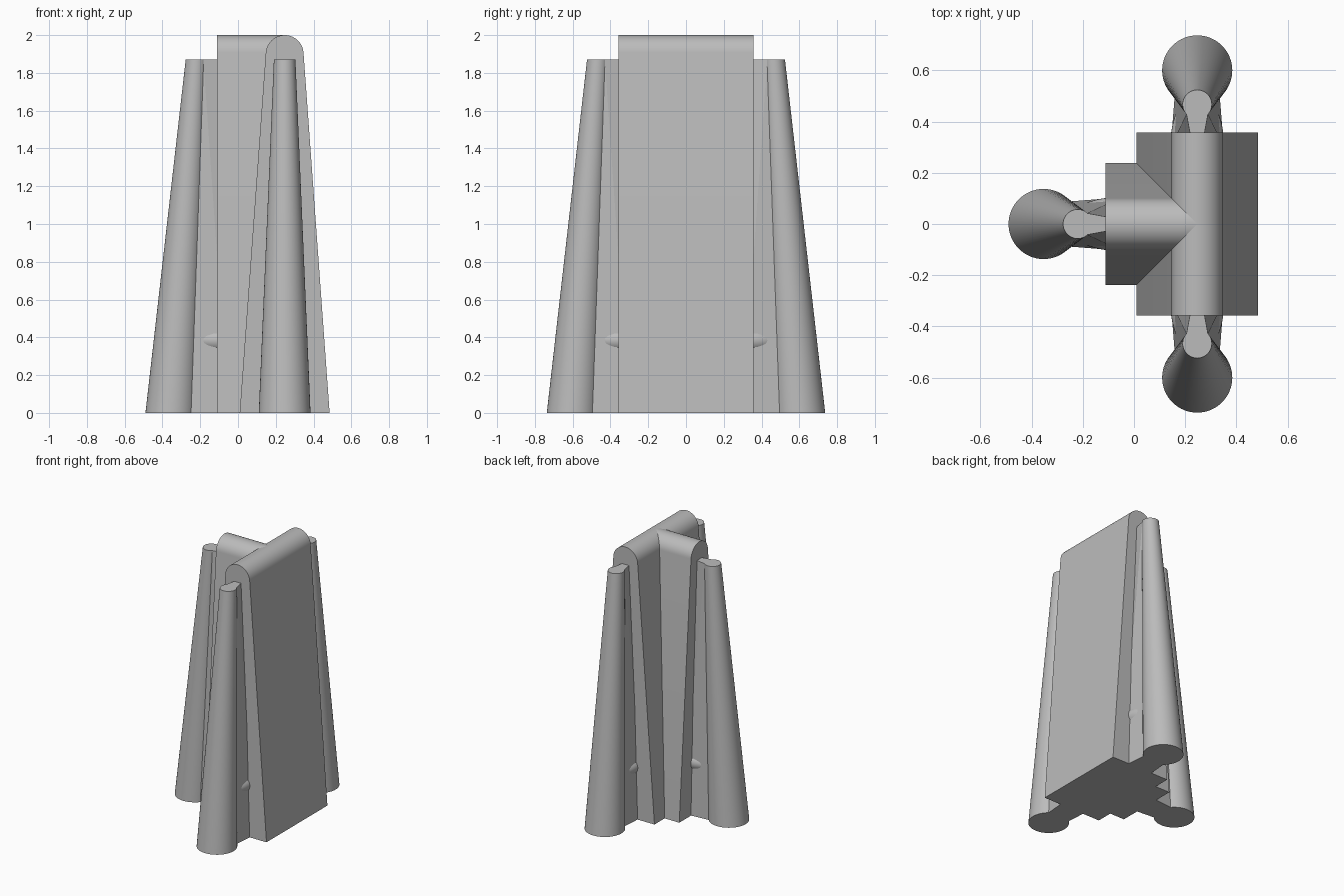
import bpy, bmesh, math
from mathutils import Matrix, Vector

cube = bpy.data.objects.get("Cube")
if cube:
    bpy.data.objects.remove(cube, do_unlink=True)

# Single material
grey = bpy.data.materials.new("plain grey")
grey.use_nodes = True
GREY = (0.5, 0.5, 0.5, 1)
grey.diffuse_color = GREY
grey.node_tree.nodes["Principled BSDF"].inputs["Base Color"].default_value = GREY

WALL_X = 0.247      # centre line of the cross wall
COLUMN_TOP = 1.87


def finish(bm, name, matrix, smooth=True):
    bmesh.ops.transform(bm, matrix=matrix, verts=bm.verts)
    bmesh.ops.recalc_face_normals(bm, faces=bm.faces)
    mesh = bpy.data.meshes.new(name)
    bm.to_mesh(mesh)
    bm.free()
    mesh.materials.append(grey)
    obj = bpy.data.objects.new(name, mesh)
    bpy.context.collection.objects.link(obj)
    if smooth:
        bpy.ops.object.select_all(action="DESELECT")
        obj.select_set(True)
        bpy.context.view_layer.objects.active = obj
        bpy.ops.object.shade_smooth_by_angle(angle=math.radians(30))
    return obj


def loft(bm, start, end):
    """Closed solid between two matching outlines."""
    a = [bm.verts.new(p) for p in start]
    b = [bm.verts.new(p) for p in end]
    bm.faces.new(a)
    bm.faces.new(b)
    for i in range(len(a)):
        j = (i + 1) % len(a)
        bm.faces.new((a[i], a[j], b[j], b[i]))


def wall(name, near, far, matrix):
    """Tapered wall with a rounded crest, running along local y."""
    tilt, r, steps = 0.074, 0.1, 24
    profile = [(0.238, 0)]
    for i in range(steps + 1):
        t = tilt + (math.pi - 2 * tilt) * i / steps
        profile.append((r * math.cos(t), 1.9 + r * math.sin(t)))
    profile.append((-0.238, 0))
    bm = bmesh.new()
    loft(bm, [(x, near, z) for x, z in profile], [(x, far, z) for x, z in profile])
    finish(bm, name, matrix)


def buttress(side, matrix):
    """Leaning column, joining web and boss, pointing along local +y."""
    # Tapered round column
    bm = bmesh.new()
    rings = []
    for y, r, z in ((0.6, 0.137, 0), (0.467, 0.057, COLUMN_TOP)):
        angles = [math.tau * i / 64 for i in range(64)]
        rings.append([(r * math.cos(t), y + r * math.sin(t), z) for t in angles])
    loft(bm, *rings)
    finish(bm, side + "_column", matrix)

    # Web whose flanks fold slightly towards the wall
    bm = bmesh.new()
    low = [(-0.104, 0.30, 0), (0.104, 0.30, 0), (0.088, 0.50, 0), (-0.088, 0.50, 0)]
    high = [(-0.018, 0.30), (0.018, 0.30), (0.042, 0.43), (-0.042, 0.43)]
    a = [bm.verts.new(p) for p in low]
    b = [bm.verts.new((x, y, COLUMN_TOP)) for x, y in high]
    bm.faces.new(a)
    bm.faces.new(b)
    bm.faces.new((a[0], a[1], b[1], b[0]))
    bm.faces.new((a[2], a[3], b[3], b[2]))
    for inner, outer in ((0, 3), (1, 2)):
        bm.faces.new((a[inner], a[outer], b[outer]))
        bm.faces.new((a[inner], b[outer], b[inner]))
    finish(bm, side + "_web", matrix, smooth=False)

    # Rounded boss crossing the web
    bm = bmesh.new()
    bmesh.ops.create_uvsphere(bm, u_segments=32, v_segments=20, radius=1)
    shape = Matrix.Translation((0, 0.31, 0.383)) @ Matrix.Diagonal((0.105, 0.2, 0.08, 1))
    finish(bm, side + "_boss", matrix @ shape)


# Local +y turned to each end of the T-shaped plan
place = Matrix.Translation((WALL_X, 0, 0))
to_back = place
to_front = place @ Matrix.Rotation(math.pi, 4, "Z")
to_right = place @ Matrix.Rotation(math.pi / 2, 4, "Z")

wall("cross_wall", -0.358, 0.358, to_back)
wall("stem_wall", 0, 0.358, to_right)
for side, matrix in (("back", to_back), ("front", to_front), ("right", to_right)):
    buttress(side, matrix)
